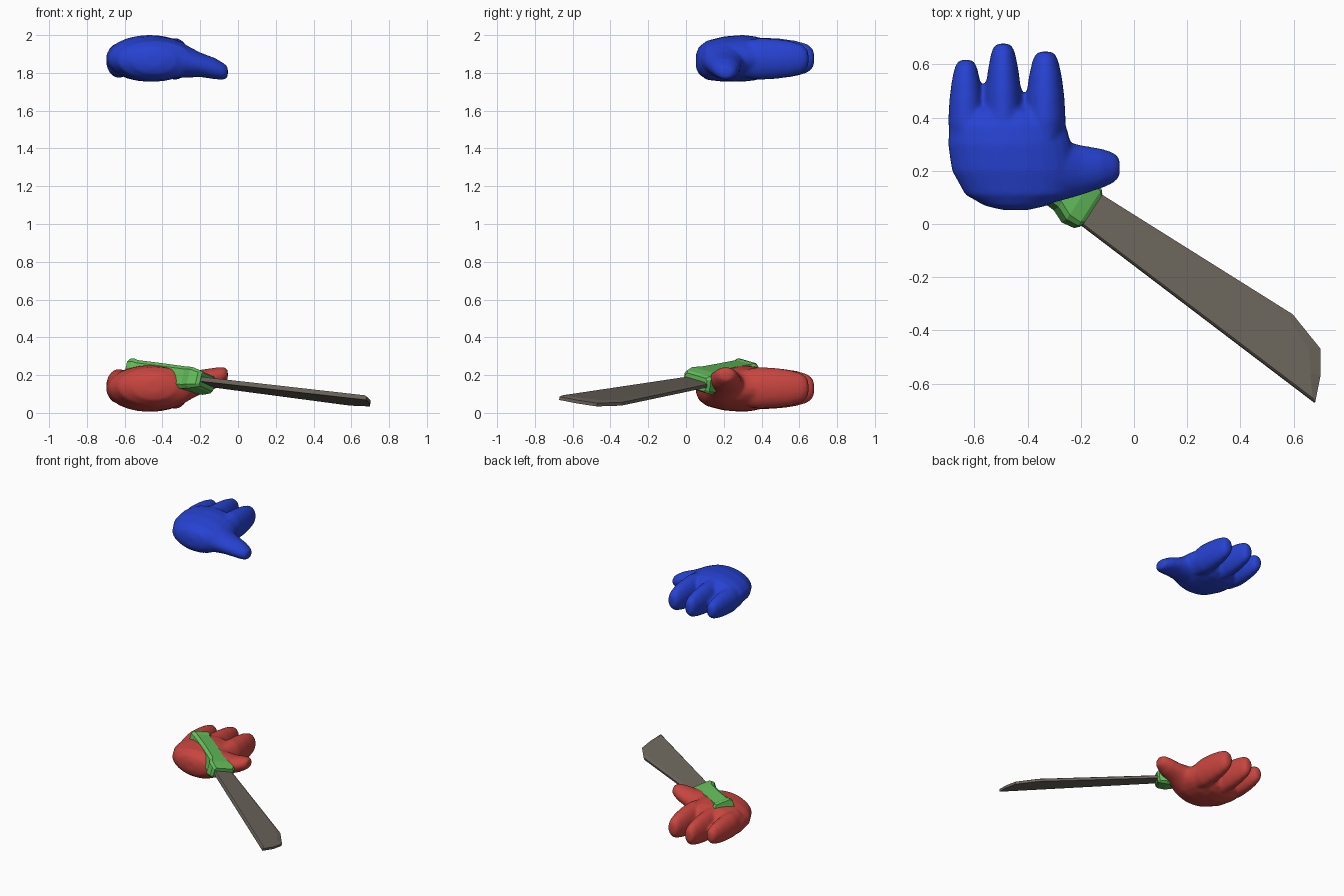
import bpy, bmesh, math
from mathutils import Vector

if "Cube" in bpy.data.objects:
    bpy.data.objects.remove(bpy.data.objects["Cube"])


def material(name, rgb):
    m = bpy.data.materials.new(name)
    m.diffuse_color = (*rgb, 1)
    m.use_nodes = True
    m.node_tree.nodes["Principled BSDF"].inputs["Base Color"].default_value = m.diffuse_color
    return m


BLUE = material("blue", (0.02, 0.055, 0.65))
RED = material("red", (0.58, 0.06, 0.05))
GREEN = material("green", (0.127, 0.52, 0.105))
STEEL = material("dull_steel", (0.155, 0.135, 0.11))


def loft(bm, rings):
    """Skin a closed body through rings of equal point count."""
    loops = [[bm.verts.new(p) for p in ring] for ring in rings]
    n = len(loops[0])
    for a, b in zip(loops, loops[1:]):
        for i in range(n):
            j = (i + 1) % n
            bm.faces.new((a[i], a[j], b[j], b[i]))
    bm.faces.new(loops[0][::-1])
    bm.faces.new(loops[-1])


def make_object(name, bm, mat):
    bmesh.ops.recalc_face_normals(bm, faces=bm.faces)
    me = bpy.data.meshes.new(name)
    bm.to_mesh(me)
    bm.free()
    me.materials.append(mat)
    ob = bpy.data.objects.new(name, me)
    bpy.context.collection.objects.link(ob)
    return ob


def oval(axis, t, lo, hi, z0, z1, n=24):
    """Elliptical ring across the y or x axis at station t."""
    pts = []
    for i in range(n):
        a = 2 * math.pi * i / n
        s = (lo + hi) / 2 + (hi - lo) / 2 * math.cos(a)
        z = (z0 + z1) / 2 + (z1 - z0) / 2 * math.sin(a)
        pts.append((s, t, z) if axis == 'y' else (t, s, z))
    return pts


# Hand stations: position, low side, high side, bottom, top
PALM = [(0.052, -0.49, -0.40, 0.075, 0.145), (0.068, -0.56, -0.33, 0.04, 0.185),
        (0.11, -0.635, -0.24, 0.01, 0.217), (0.20, -0.685, -0.22, 0, 0.24),
        (0.30, -0.70, -0.235, 0, 0.248), (0.37, -0.695, -0.255, 0.008, 0.24),
        (0.42, -0.66, -0.29, 0.03, 0.215), (0.445, -0.62, -0.34, 0.07, 0.17)]
THUMB = [(-0.40, 0.07, 0.34, 0.02, 0.23), (-0.30, 0.08, 0.32, 0.02, 0.208),
         (-0.20, 0.108, 0.297, 0.025, 0.155), (-0.12, 0.135, 0.283, 0.013, 0.125),
         (-0.075, 0.155, 0.268, 0.01, 0.098), (-0.054, 0.178, 0.245, 0.022, 0.08)]
# Fingers: tip x, tip y, base x, base half width, base bottom, base top
FINGERS = [(-0.632, 0.617, -0.63, 0.068, 0.02, 0.205),
           (-0.492, 0.678, -0.49, 0.072, 0.012, 0.235),
           (-0.333, 0.648, -0.334, 0.077, 0.01, 0.232)]


def hand(name, mat, z_of):
    bm = bmesh.new()
    loft(bm, [oval('y', *s) for s in PALM])
    loft(bm, [oval('x', *s) for s in THUMB])
    for tx, ty, bx, w, z0, z1 in FINGERS:
        rings = []
        for f, k, h in ((0, 0.8, 0.85), (0.3, 1, 1), (0.55, 0.93, 0.95), (0.75, 0.8, 0.85),
                        (0.9, 0.64, 0.7), (0.97, 0.5, 0.52), (1, 0.3, 0.3)):
            y, x = 0.28 + (ty - 0.28) * f, bx + (tx - bx) * f
            zc, hz = (z0 + z1) / 2, (z1 - z0) / 2 * h
            rings.append(oval('y', y, x - w * k, x + w * k, zc - hz, zc + hz))
        loft(bm, rings)
    for v in bm.verts:
        v.co.z = z_of(v.co.z)
    ob = make_object(name, bm, mat)
    # Fuse palm, thumb and fingers into one soft skin
    r = ob.modifiers.new("fuse", 'REMESH')
    r.mode, r.voxel_size, r.use_smooth_shade = 'VOXEL', 0.01, True
    s = ob.modifiers.new("soften", 'SMOOTH')
    s.factor, s.iterations = 0.5, 6
    return ob


hand("upper_hand", BLUE, lambda z: 1.753 + z)
hand("lower_hand", RED, lambda z: 0.253 - z)

# Tilted plane shared by the blade and the handle
NORMAL = Vector((0.226, 0.149, 1)).normalized()


def on_plane(x, y):
    return Vector((x, y, 0.134 - 0.226 * x - 0.149 * y))


# Blade: outline given thickness along the plane normal, top rim chamfered
OUTLINE = [(-0.215, 0.01), (0.68, -0.67), (0.70, -0.57), (0.70, -0.47),
           (0.595, -0.34), (-0.135, 0.118)]
INNER = [(-0.215, 0.014), (0.668, -0.655), (0.66, -0.56), (0.655, -0.47),
         (0.58, -0.355), (-0.14, 0.10)]
bm = bmesh.new()
loft(bm, [[on_plane(*p) - NORMAL * 0.012 for p in OUTLINE],
          [on_plane(*p) + NORMAL * 0.006 for p in OUTLINE],
          [on_plane(*p) + NORMAL * 0.013 for p in INNER]])
make_object("blade", bm, STEEL)

# Handle: chamfered box sections with flared guard and pommel
ORIGIN = on_plane(-0.19, 0.07)
ALONG = (on_plane(0.63, -0.49) - ORIGIN).normalized()
ACROSS = NORMAL.cross(ALONG)


def chamfered(s, w, h):
    c = 0.3 * h
    pts = [(w, h - c), (w - c, h), (c - w, h), (-w, h - c),
           (-w, c - h), (c - w, -h), (w - c, -h), (w, c - h)]
    return [ORIGIN + ALONG * s + ACROSS * a + NORMAL * b for a, b in pts]


bm = bmesh.new()
loft(bm, [chamfered(*s) for s in (
    (0.035, 0.07, 0.036), (0.02, 0.085, 0.046), (-0.03, 0.092, 0.058),
    (-0.08, 0.07, 0.06), (-0.25, 0.064, 0.063), (-0.40, 0.066, 0.063),
    (-0.42, 0.075, 0.068), (-0.45, 0.07, 0.064))])
make_object("handle", bm, GREEN)
